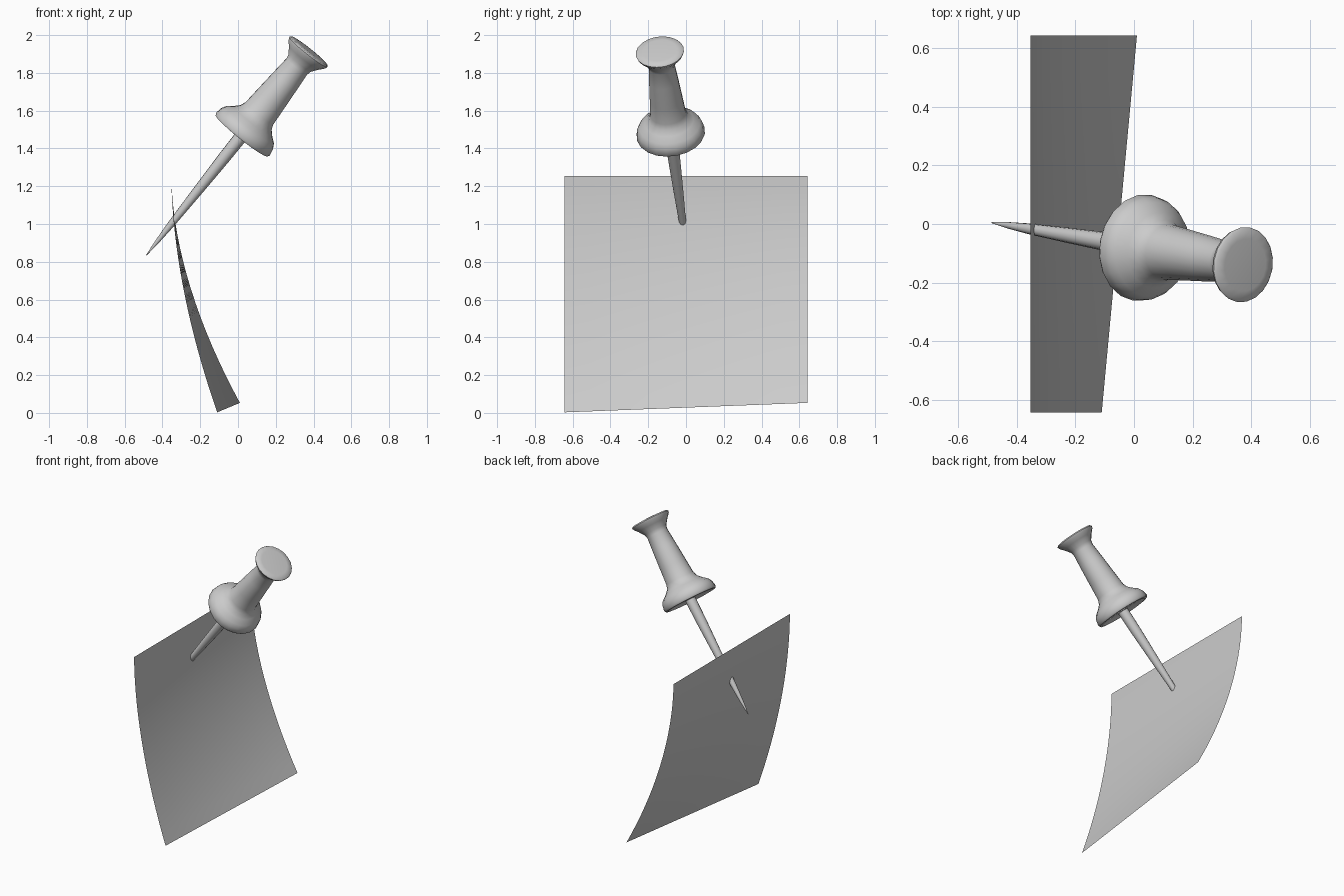
import bpy, bmesh, math
from mathutils import Vector

if "Cube" in bpy.data.objects:
    bpy.data.objects.remove(bpy.data.objects["Cube"])

TIP = Vector((-0.485, 0.005, 0.835))
HEAD = Vector((0.38, -0.14, 1.92))
AXIS = (HEAD - TIP).normalized()
ROT = AXIS.to_track_quat('Z', 'Y')


def finish(name, bm, angle):
    mesh = bpy.data.meshes.new(name)
    bm.to_mesh(mesh)
    bm.free()
    obj = bpy.data.objects.new(name, mesh)
    bpy.context.collection.objects.link(obj)
    bpy.ops.object.select_all(action='DESELECT')
    obj.select_set(True)
    bpy.context.view_layer.objects.active = obj
    bpy.ops.object.shade_smooth_by_angle(angle=math.radians(angle))
    return obj


def lathe(name, profile, sides):
    """Turn (radius, distance from tip) points around the pin axis."""
    bm = bmesh.new()
    rings = []
    for r, s in profile:
        rings.append([bm.verts.new((r * math.cos(a), r * math.sin(a), s))
                      for a in (2 * math.pi * i / sides for i in range(sides))])
    for lo, hi in zip(rings, rings[1:]):
        for i in range(sides):
            j = (i + 1) % sides
            bm.faces.new((lo[i], lo[j], hi[j], hi[i]))
    bm.faces.new(rings[0][::-1])
    bm.faces.new(rings[-1])
    obj = finish(name, bm, 45)
    obj.rotation_mode = 'QUATERNION'
    obj.rotation_quaternion = ROT
    obj.location = TIP
    return obj


# Plastic grip: collar, tapering body and flared head
lathe("pin_grip", [
    (0.033, 0.818), (0.150, 0.818), (0.160, 0.811), (0.176, 0.813),
    (0.183, 0.825), (0.176, 0.860), (0.162, 0.885), (0.130, 0.911),
    (0.106, 0.936), (0.095, 0.965), (0.088, 1.060), (0.078, 1.190),
    (0.070, 1.285), (0.076, 1.310), (0.102, 1.345), (0.124, 1.370),
    (0.129, 1.383), (0.122, 1.391), (0.090, 1.394)], 20)

# Steel needle
lathe("pin_needle", [
    (0.002, 0.0), (0.011, 0.09), (0.018, 0.20), (0.026, 0.42),
    (0.033, 0.66), (0.035, 0.83)], 12)

# Paper note: flat along the top, curling forward more at one lower corner
bm = bmesh.new()
NU, NV = 10, 16
grid = []
for j in range(NV + 1):
    v = j / NV
    row = []
    for i in range(NU + 1):
        t = i / NU
        curl = 0.243 + 0.12 * t
        drop = 1.252 - 0.05 * t
        row.append(bm.verts.new((-0.353 + curl * v ** 1.8,
                                 -0.642 + 1.284 * t, 1.255 - drop * v)))
    grid.append(row)
for a, b in zip(grid, grid[1:]):
    for i in range(NU):
        bm.faces.new((a[i], b[i], b[i + 1], a[i + 1]))
finish("paper_note", bm, 60)
